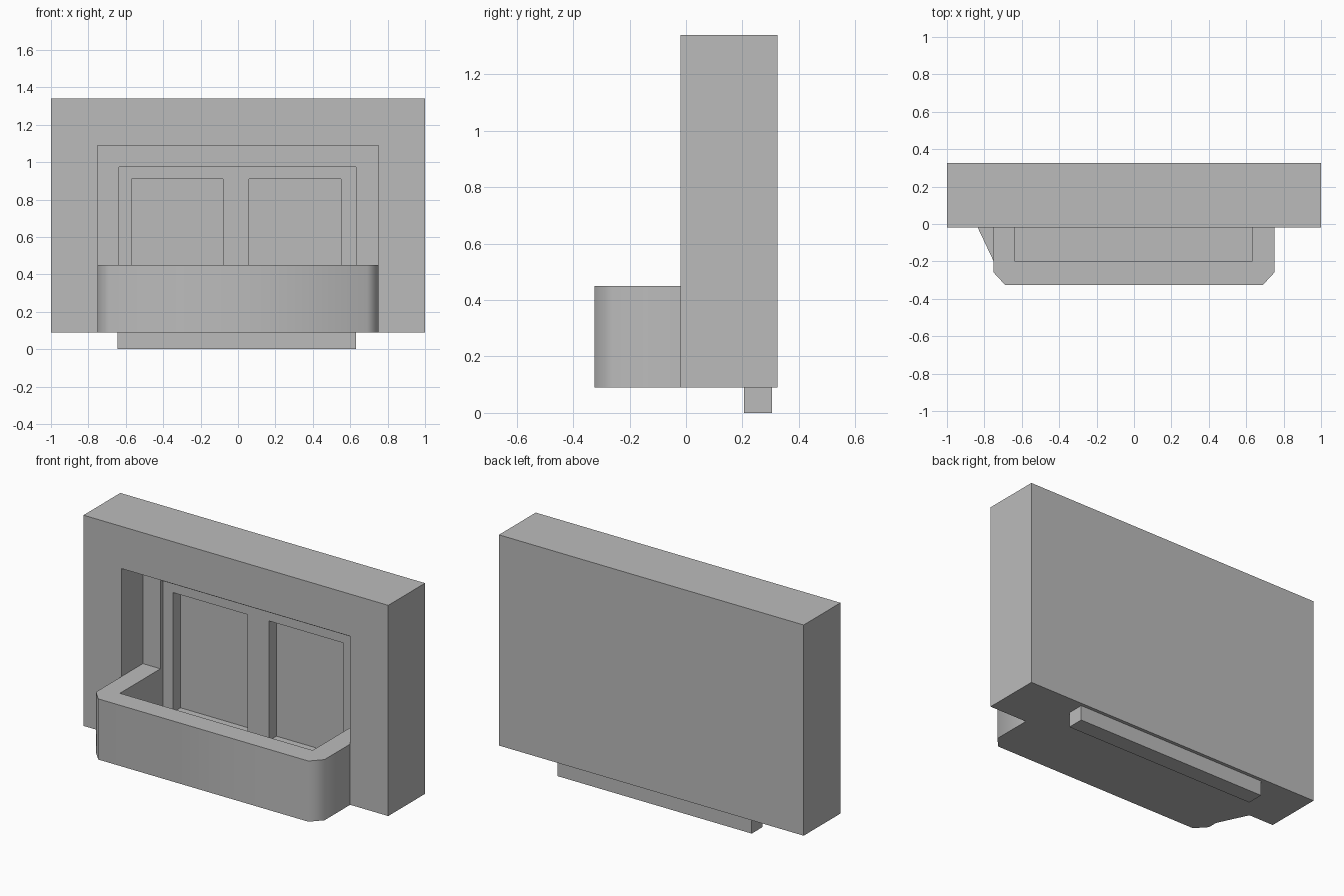
import bpy
import bmesh
import math

old = bpy.data.objects.get("Cube")
if old:
    bpy.data.objects.remove(old, do_unlink=True)

# One plain grey for everything
GREY = (0.5, 0.5, 0.5, 1.0)
grey = bpy.data.materials.new("plaster grey")
grey.use_nodes = True
grey.diffuse_color = GREY
grey.node_tree.nodes["Principled BSDF"].inputs["Base Color"].default_value = GREY


def prism(name, outline, z0, z1):
    """Extrude a plan outline upward; with z0 == z1 it stays a flat sheet."""
    bm = bmesh.new()
    face = bm.faces.new([bm.verts.new((x, y, z0)) for x, y in outline])
    if z1 > z0:
        top = bmesh.ops.extrude_face_region(bm, geom=[face])["geom"]
        bmesh.ops.translate(bm, vec=(0, 0, z1 - z0),
                            verts=[v for v in top if isinstance(v, bmesh.types.BMVert)])
        bmesh.ops.recalc_face_normals(bm, faces=bm.faces[:])
    mesh = bpy.data.meshes.new(name)
    bm.to_mesh(mesh)
    bm.free()
    mesh.materials.append(grey)
    obj = bpy.data.objects.new(name, mesh)
    bpy.context.collection.objects.link(obj)
    return obj


def box(name, x0, x1, y0, y1, z0, z1):
    return prism(name, [(x0, y0), (x1, y0), (x1, y1), (x0, y1)], z0, z1)


def activate(obj):
    bpy.ops.object.select_all(action='DESELECT')
    obj.select_set(True)
    bpy.context.view_layer.objects.active = obj


def carve(target, *bounds):
    """Cut a box out of the target and discard the cutter."""
    cutter = box("cutter", *bounds)
    cutter.hide_render = True
    mod = target.modifiers.new("carve", 'BOOLEAN')
    mod.operation = 'DIFFERENCE'
    mod.solver = 'EXACT'
    mod.object = cutter
    activate(target)
    bpy.ops.object.modifier_apply(modifier=mod.name)
    bpy.data.objects.remove(cutter, do_unlink=True)


FRONT, BACK = -0.02, 0.325       # wall faces
BASE, RAIL, FLOOR = 0.09, 0.45, 0.2
IN_L, IN_R = -0.635, 0.63        # inner sides of the balcony

# Wall with a wide opening, a shallow door recess and two window panes
wall = box("wall", -1, 1, FRONT, BACK, BASE, 1.34)
carve(wall, -0.75, 0.75, -0.1, 0.18, RAIL, 1.09)
carve(wall, IN_L, IN_R, -0.1, 0.205, FLOOR, 0.975)
for left, right in ((-0.57, -0.08), (0.06, 0.55)):
    carve(wall, left, right, -0.1, 0.275, FLOOR, 0.91)

# Balcony parapet with chamfered outer corners
parapet = prism("balcony_parapet", [
    (-0.75, FRONT), (-0.75, -0.26), (-0.69, -0.325), (0.69, -0.325),
    (0.75, -0.26), (0.75, FRONT), (IN_R, FRONT), (IN_R, -0.2),
    (IN_L, -0.2), (IN_L, FRONT)], BASE, RAIL)
activate(parapet)
bpy.ops.object.shade_smooth_by_angle(angle=math.radians(60))

# Balcony floor and the thin flared sheet beside it
box("balcony_floor", IN_L, IN_R, -0.2, FRONT, BASE, FLOOR)
prism("floor_flare", [(-0.835, FRONT), (-0.75, -0.2), (-0.75, FRONT)], BASE, BASE)

# Mounting strip under the wall
box("mounting_strip", -0.645, 0.63, 0.205, 0.305, 0, BASE)
